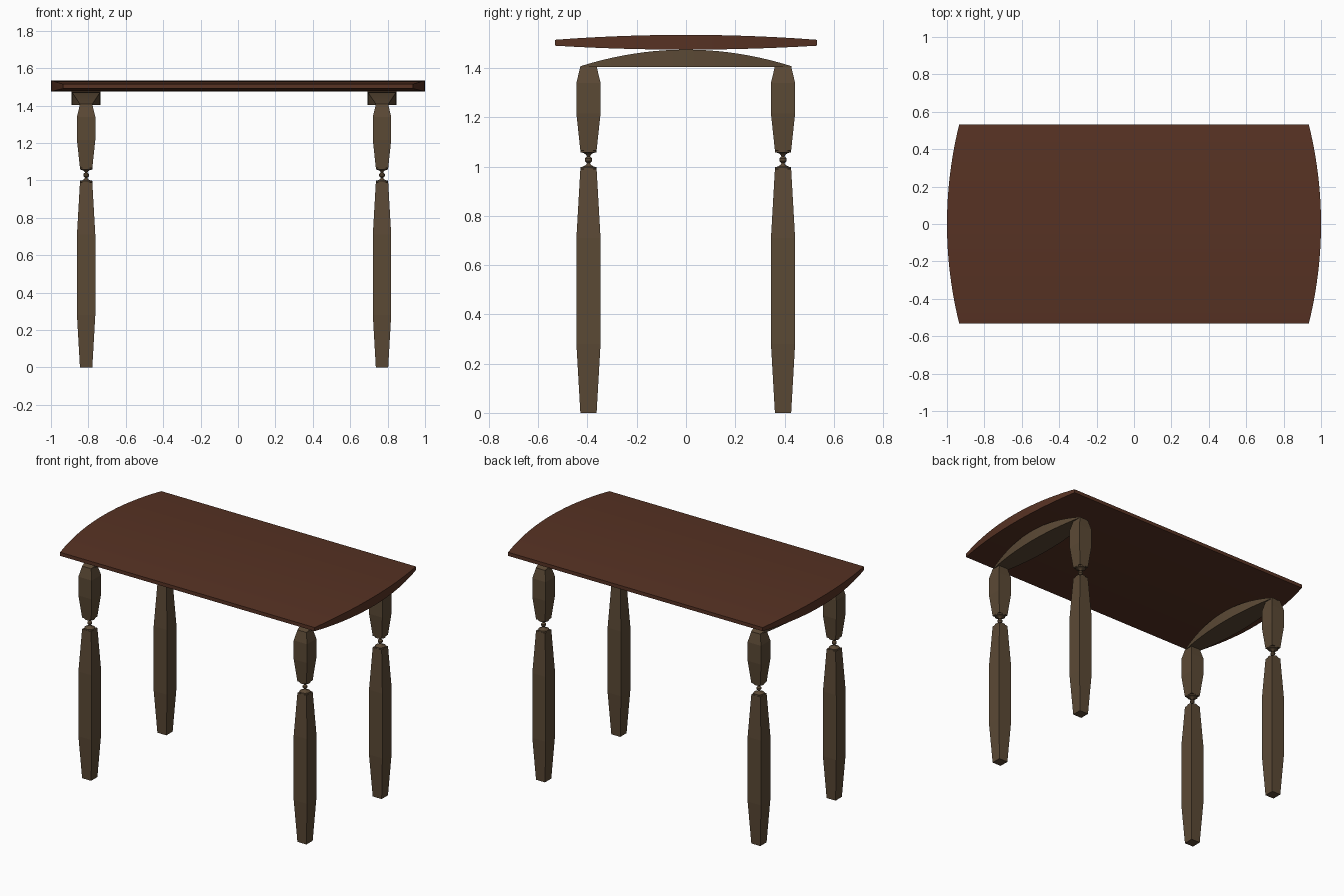
import bpy, bmesh, math

if "Cube" in bpy.data.objects:
    bpy.data.objects.remove(bpy.data.objects["Cube"])


def material(name, rgb):
    m = bpy.data.materials.new(name)
    m.diffuse_color = (*rgb, 1)
    m.use_nodes = True
    m.node_tree.nodes["Principled BSDF"].inputs["Base Color"].default_value = m.diffuse_color
    return m


TOP = material("red brown wood", (0.095, 0.032, 0.017))
LEG = material("dull brown wood", (0.105, 0.067, 0.036))


def loft(name, rings, mat, smooth=False):
    """Skin a list of equal-length rings and cap both ends."""
    bm = bmesh.new()
    loops = [[bm.verts.new(p) for p in ring] for ring in rings]
    n = len(loops[0])
    for a, b in zip(loops, loops[1:]):
        for i in range(n):
            j = (i + 1) % n
            bm.faces.new((a[i], a[j], b[j], b[i]))
    bm.faces.new(loops[0])
    bm.faces.new(loops[-1])
    bmesh.ops.recalc_face_normals(bm, faces=bm.faces)
    me = bpy.data.meshes.new(name)
    bm.to_mesh(me)
    bm.free()
    me.materials.append(mat)
    ob = bpy.data.objects.new(name, me)
    bpy.context.collection.objects.link(ob)
    if smooth:
        bpy.ops.object.select_all(action='DESELECT')
        ob.select_set(True)
        bpy.context.view_layer.objects.active = ob
        bpy.ops.object.shade_smooth_by_angle(angle=math.radians(30))
    return ob


def turned(x, y, profile, sides, turn=0.0):
    """Rings of a regular polygon around a vertical axis."""
    return [[(x + r * math.cos(turn + math.tau * i / sides),
              y + r * math.sin(turn + math.tau * i / sides), z)
             for i in range(sides)] for z, r in profile]


def station(x, y, half_width, z0, z1):
    """Rectangular cross-section across the y axis."""
    return [(x - half_width, y, z0), (x + half_width, y, z0),
            (x + half_width, y, z1), (x - half_width, y, z1)]


STEPS = [-1 + i / 10 for i in range(21)]

# Table top: bowed ends, thicker along the middle
loft("table_top", [station(0, 0.531 * t, 1 - 0.065 * t * t,
                           1.475 + 0.016 * t * t, 1.535 - 0.020 * t * t)
                   for t in STEPS], TOP, True)

# Leg profiles as (height, half width); neck as (offset from centre, radius)
LOWER = [(0, 0.033), (0.28, 0.049), (0.71, 0.049), (0.99, 0.033)]
UPPER = [(1.066, 0.033), (1.215, 0.049), (1.34, 0.049), (1.407, 0.033)]
HALF_NECK = [(0.005, 0.015), (0.010, 0.011), (0.014, 0.006), (0.022, 0.011),
             (0.028, 0.022), (0.030, 0.033), (0.040, 0.033)]
NECK = ([(1.028 - d, r) for d, r in reversed(HALF_NECK)]
        + [(1.028 + d, r) for d, r in HALF_NECK])


def square(profile):
    return [(z, w * math.sqrt(2)) for z, w in profile]


for side, x in (("left", -0.812), ("right", 0.77)):
    # Arched bearer under the top, flat below and widest in the middle
    loft(side + "_arch", [station(x, 0.428 * t, 0.078 - 0.045 * t * t,
                                  1.404, 1.475 - 0.067 * t * t)
                          for t in STEPS], LEG, True)
    for end, y in (("front", -0.396), ("back", 0.394)):
        name = f"{end}_{side}_"
        loft(name + "lower_leg", turned(x, y, square(LOWER), 4, math.pi / 4), LEG)
        loft(name + "upper_leg", turned(x, y, square(UPPER), 4, math.pi / 4), LEG)
        loft(name + "neck", turned(x, y, NECK, 16), LEG, True)
